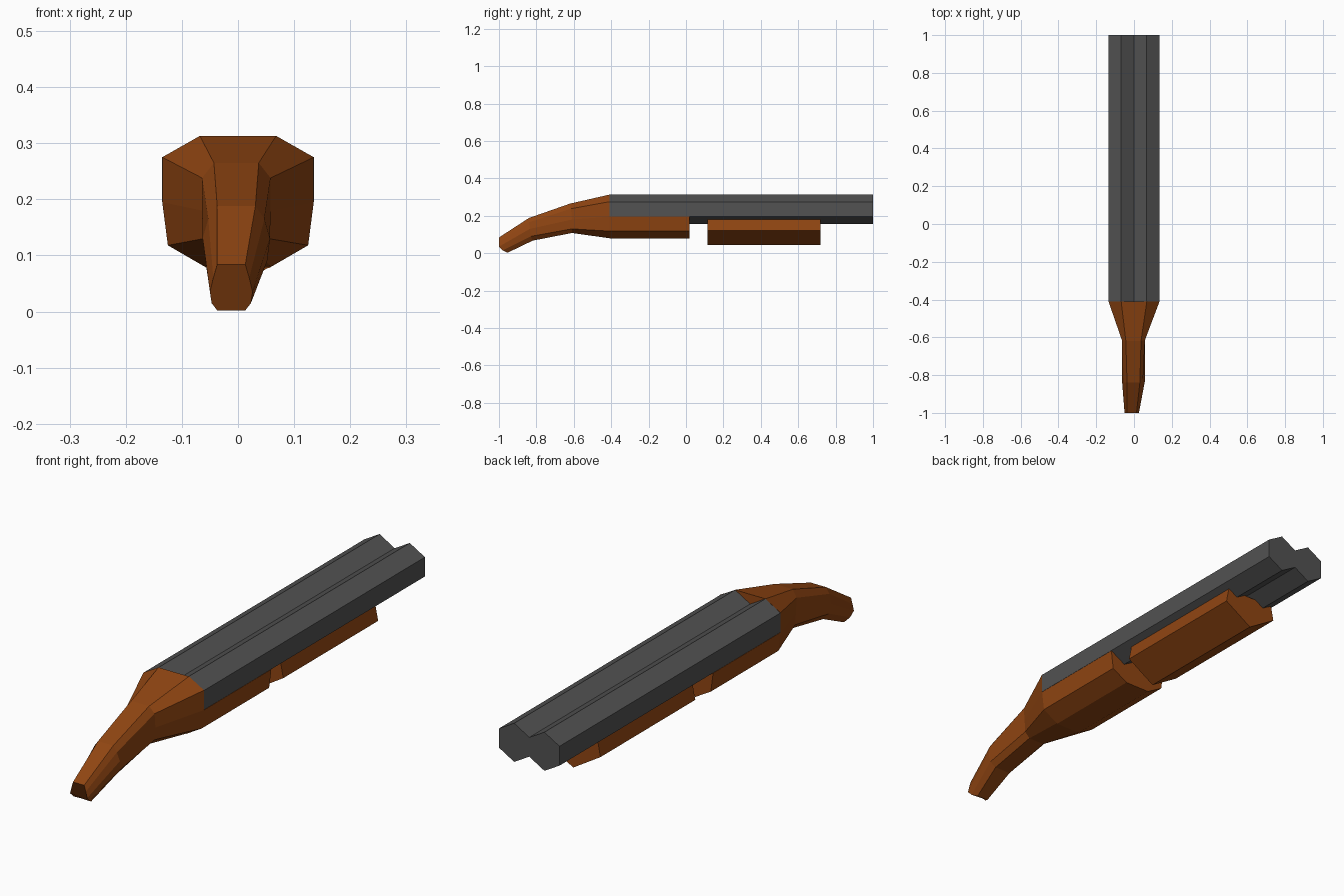
import bpy, bmesh, math

if "Cube" in bpy.data.objects:
    bpy.data.objects.remove(bpy.data.objects["Cube"])


def material(name, rgb):
    m = bpy.data.materials.new(name)
    m.diffuse_color = (*rgb, 1)
    m.use_nodes = True
    m.node_tree.nodes["Principled BSDF"].inputs["Base Color"].default_value = m.diffuse_color
    return m


WOOD = material("brown wood", (0.28, 0.06, 0.006))
STEEL = material("grey steel", (0.085, 0.085, 0.085))


def loft(name, rings, mat):
    """Skin a list of equal-length point rings and cap both ends."""
    bm = bmesh.new()
    loops = [[bm.verts.new(p) for p in ring] for ring in rings]
    n = len(loops[0])
    for a, b in zip(loops, loops[1:]):
        for i in range(n):
            j = (i + 1) % n
            bm.faces.new((a[i], a[j], b[j], b[i]))
    bm.faces.new(loops[0])
    bm.faces.new(loops[-1])
    bmesh.ops.recalc_face_normals(bm, faces=bm.faces)
    mesh = bpy.data.meshes.new(name)
    bm.to_mesh(mesh)
    bm.free()
    mesh.materials.append(mat)
    obj = bpy.data.objects.new(name, mesh)
    bpy.context.collection.objects.link(obj)
    return obj


def mirrored(half, cx=0.0):
    """Right-hand half outline (x, y, z) to a closed ring centred on cx."""
    return ([(cx + x, y, z) for x, y, z in half] +
            [(cx - x, y, z) for x, y, z in reversed(half)])


def prism(name, outline, y0, y1, mat):
    return loft(name, [[(x, y, z) for x, z in outline] for y in (y0, y1)], mat)


# Pair of hexagonal barrels
for side, label in ((-1, "left"), (1, "right")):
    hexagon = [(side * 0.0675 + 0.078 * math.sin(k * math.pi / 3) * 0.9993,
                0.235 + 0.078 * math.cos(k * math.pi / 3)) for k in range(6)]
    prism(label + "_barrel", hexagon, -0.41, 1.0, STEEL)

# Curved grip widening into the breech
loft("grip", [
    mirrored([(0.025, -1.0, 0.084), (0.032, -1.0, 0.06), (0.038, -1.0, 0.035),
              (0.035, -0.98, 0.015), (0.025, -0.955, 0.002)], -0.012),
    mirrored([(0.034, -0.84, 0.188), (0.050, -0.84, 0.165), (0.060, -0.835, 0.13),
              (0.055, -0.83, 0.09), (0.036, -0.82, 0.067)], -0.003),
    mirrored([(0.040, -0.62, 0.265), (0.061, -0.615, 0.238), (0.061, -0.61, 0.18),
              (0.058, -0.61, 0.13), (0.036, -0.61, 0.108)], -0.003),
    mirrored([(0.068, -0.41, 0.313), (0.135, -0.41, 0.275), (0.135, -0.41, 0.195),
              (0.125, -0.41, 0.118), (0.058, -0.41, 0.08)]),
], WOOD)

# Receiver under the rear of the barrels
prism("receiver", [(0.135, 0.195), (0.125, 0.118), (0.056, 0.078),
                   (-0.056, 0.078), (-0.125, 0.118), (-0.135, 0.195)],
      -0.41, 0.02, WOOD)

# Sliding fore-end with a keel-shaped underside
prism("fore_end", [(0.11, 0.18), (0.122, 0.12), (0, 0.045),
                   (-0.122, 0.12), (-0.11, 0.18)], 0.115, 0.72, WOOD)
